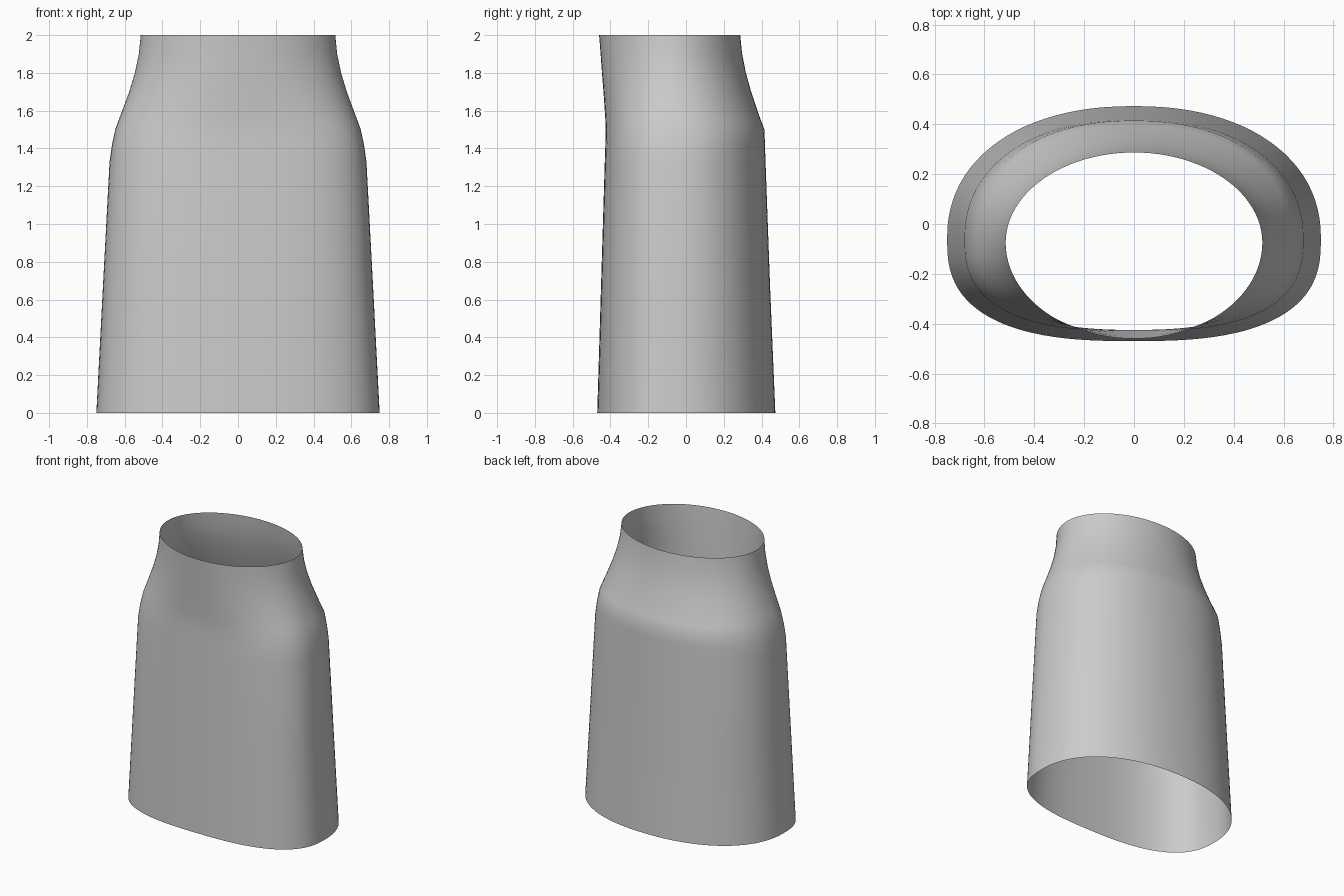
import bpy, bmesh
from math import cos, sin, pi, copysign

SEGMENTS = 96

# z, half width, front y, back y, y of widest point, front roundness, back roundness
LEVELS = [
    (0.00, 0.750, -0.470, 0.473, -0.060, 2.65, 2.20),
    (0.67, 0.715, -0.450, 0.445, -0.060, 2.65, 2.20),
    (1.33, 0.680, -0.430, 0.421, -0.060, 2.65, 2.20),
    (1.42, 0.667, -0.427, 0.418, -0.062, 2.58, 2.20),
    (1.50, 0.650, -0.425, 0.415, -0.064, 2.48, 2.20),
    (1.55, 0.632, -0.427, 0.396, -0.066, 2.40, 2.17),
    (1.60, 0.613, -0.430, 0.378, -0.068, 2.32, 2.14),
    (1.70, 0.576, -0.437, 0.345, -0.070, 2.20, 2.10),
    (1.80, 0.546, -0.445, 0.317, -0.072, 2.10, 2.05),
    (1.90, 0.525, -0.452, 0.297, -0.074, 2.04, 2.02),
    (2.00, 0.515, -0.460, 0.287, -0.075, 2.00, 2.00),
]


def power(v, e):
    return copysign(abs(v) ** e, v)


def ring(bm, z, a, front, back, mid, n_front, n_back):
    """Oval with a flatter front than back."""
    verts = []
    for i in range(SEGMENTS):
        t = 2 * pi * i / SEGMENTS
        n, b = (n_back, back - mid) if sin(t) >= 0 else (n_front, mid - front)
        verts.append(bm.verts.new((a * power(cos(t), 2 / n),
                                   mid + b * power(sin(t), 2 / n), z)))
    return verts


# Open sleeve lofted through the oval sections
bm = bmesh.new()
rings = [ring(bm, *level) for level in LEVELS]
for low, high in zip(rings, rings[1:]):
    for i in range(SEGMENTS):
        j = (i + 1) % SEGMENTS
        bm.faces.new((low[i], low[j], high[j], high[i])).smooth = True
mesh = bpy.data.meshes.new("tapered_sleeve")
bm.to_mesh(mesh)
bm.free()
sleeve = bpy.data.objects.new("tapered_sleeve", mesh)
bpy.context.collection.objects.link(sleeve)
